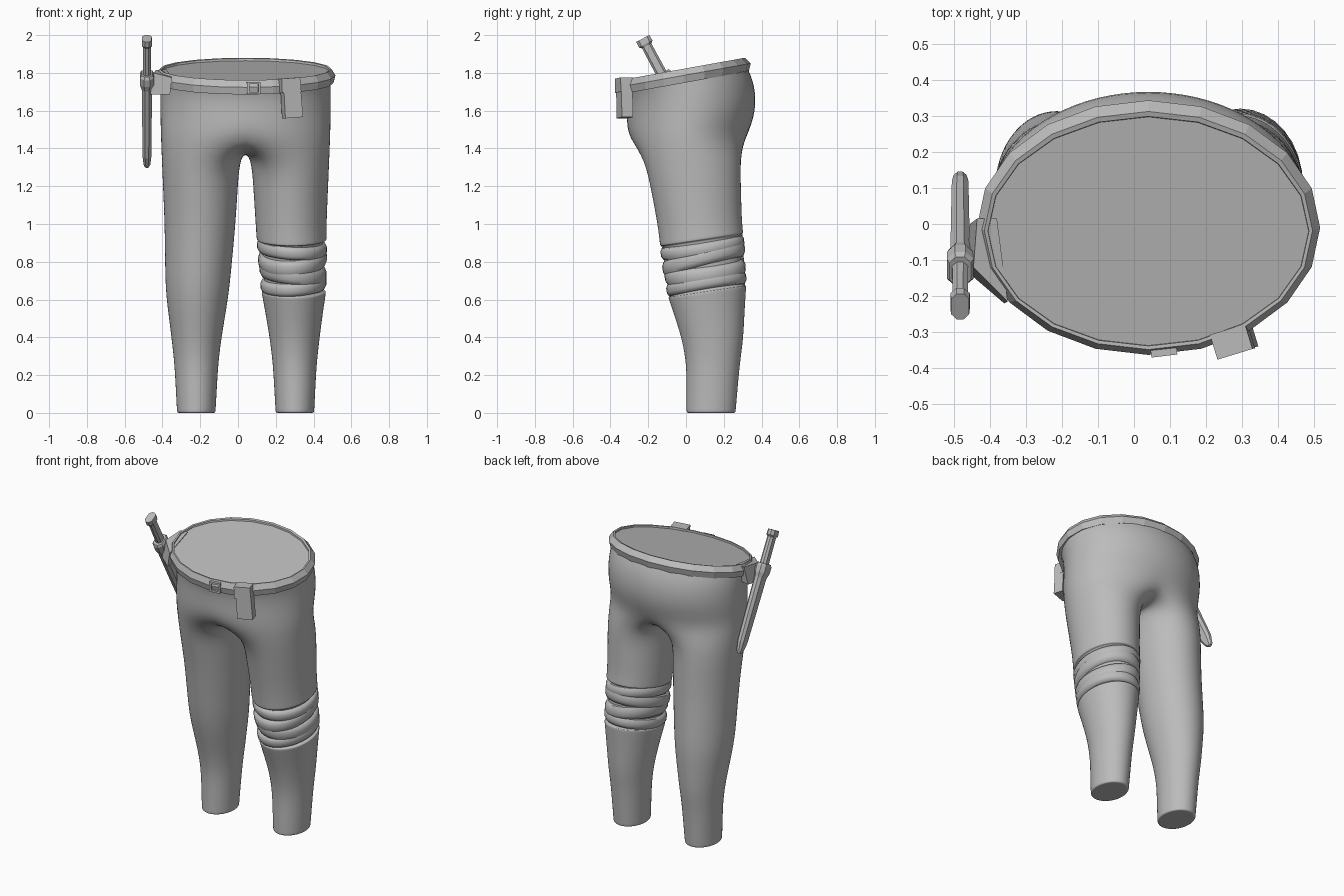
import bpy, bmesh, math
from mathutils import Vector, Matrix

cube = bpy.data.objects.get("Cube")
if cube:
    bpy.data.objects.remove(cube)

grey = bpy.data.materials.new("plain_grey")
grey.use_nodes = True
colour = (0.5, 0.5, 0.5, 1)
grey.diffuse_color = colour
grey.node_tree.nodes["Principled BSDF"].inputs["Base Color"].default_value = colour
MID = 0.04      # centre line between the legs


def finish(name, bm, angle=None, subdiv=0):
    bmesh.ops.recalc_face_normals(bm, faces=bm.faces)
    mesh = bpy.data.meshes.new(name)
    bm.to_mesh(mesh)
    bm.free()
    mesh.materials.append(grey)
    ob = bpy.data.objects.new(name, mesh)
    bpy.context.collection.objects.link(ob)
    if angle is not None:
        bpy.ops.object.select_all(action="DESELECT")
        ob.select_set(True)
        bpy.context.view_layer.objects.active = ob
        bpy.ops.object.shade_smooth_by_angle(angle=math.radians(angle))
    if subdiv:
        mod = ob.modifiers.new("smooth", "SUBSURF")
        mod.levels = mod.render_levels = subdiv
    return ob


def bridge(bm, a, b):
    n = len(a)
    for i in range(n):
        bm.faces.new((a[i], a[(i + 1) % n], b[(i + 1) % n], b[i]))


def loft(name, rings, caps=True, angle=None, closed=False):
    bm = bmesh.new()
    loops = [[bm.verts.new(p) for p in r] for r in rings]
    for a, b in zip(loops, loops[1:]):
        bridge(bm, a, b)
    if closed:
        bridge(bm, loops[-1], loops[0])
    elif caps:
        bm.faces.new(loops[0])
        bm.faces.new(loops[-1])
    return finish(name, bm, angle)


def box(name, centre, size, rot=(0, 0, 0), top=1.0):
    bm = bmesh.new()
    bmesh.ops.create_cube(bm, size=1)
    for v in bm.verts:
        if v.co.z > 0:
            v.co.x *= top
    bmesh.ops.scale(bm, vec=size, verts=bm.verts)
    for axis, a in zip("XYZ", rot):
        bmesh.ops.rotate(bm, matrix=Matrix.Rotation(math.radians(a), 3, axis), verts=bm.verts)
    bmesh.ops.translate(bm, vec=centre, verts=bm.verts)
    return finish(name, bm)


# Waist rings start at the front and run round through +x
def waist(z, slope, cy, hx, hy, n=20):
    out = []
    for i in range(n):
        a = 2 * math.pi * i / n
        y = cy - hy * math.cos(a)
        out.append(Vector((MID + hx * math.sin(a), y, z + slope * y)))
    return out


# Leg profile: height, inner and outer distance from the centre line, front, back
LEG = [(1.34, .030, .445, -.22, .29), (1.0, .052, .43, -.15, .298),
       (.65, .085, .425, -.095, .318), (.38, .13, .39, -.02, .303),
       (.26, .145, .376, .002, .285), (0, .16, .362, .003, .262)]


def leg_ring(side, z, inset=0.0, slope=0.0, roll=0.0, n=16):
    row = LEG[-1][1:]
    for a, b in zip(LEG, LEG[1:]):
        if b[0] <= z <= a[0]:
            f = (a[0] - z) / (a[0] - b[0])
            row = [p + (q - p) * f for p, q in zip(a[1:], b[1:])]
            break
    inner, outer, front, back = row
    cx, hx = (inner + outer) / 2, (outer - inner) / 2 - inset
    cy, hy = (front + back) / 2, (back - front) / 2 - inset
    out = []
    for k in range(n):
        a = 2 * math.pi * (k - 5) / n
        dx, dy = hx * math.cos(a), hy * math.sin(a)
        out.append(Vector((MID + side * (cx + dx), cy + dy, z + slope * dy + roll * dx)))
    return out


# Trousers: pelvis rings that split into two legs at the crotch
bm = bmesh.new()
pelvis = [waist(1.785, .18, -.01, .455, .332), waist(1.70, .12, .025, .458, .345),
          waist(1.58, .04, .03, .458, .348), waist(1.46, 0, .005, .455, .32)]
loops = [[bm.verts.new(p) for p in r] for r in pelvis]
for a, b in zip(loops, loops[1:]):
    bridge(bm, a, b)
hem = loops[-1]
crotch = [bm.verts.new((MID, y, z)) for y, z in
          ((.24, 1.40), (.13, 1.38), (.02, 1.375), (-.09, 1.38), (-.2, 1.395))]
CUFF, SHIN, T = .915, .645, .15
wrapped = [(1.34, 0, 0), (1.15, 0, 0), (1.0, 0, .08), (CUFF + .012, -.002, T), (CUFF, -.002, T),
           (CUFF, .018, T), (CUFF - .02, .018, T), (SHIN + .02, .018, T), (SHIN, .018, T),
           (SHIN, -.003, T), (SHIN - .012, -.003, T), (.5, 0, .06)]
plain = [(1.34, 0, 0), (1.15, 0, 0), (1.0, 0, 0), (.82, 0, 0), (.65, 0, 0), (.5, 0, 0)]
foot = [(.38, 0, 0), (.26, 0, 0), (.12, 0, 0), (.02, 0, 0), (.004, 0, 0), (0, .008, 0), (0, .02, 0)]
for side, rows in ((1, wrapped), (-1, plain)):
    half = [hem[side * k % 20] for k in range(11)]
    prev = half + crotch
    for z, inset, slope in rows + foot:
        ring = [bm.verts.new(p) for p in leg_ring(side, z, inset - .003, slope)]
        bridge(bm, prev, ring)
        prev = ring
    bm.faces.new(prev)
finish("trousers", bm, 180, 2)

# Knee wraps, each tilted a little differently
for i, (z, h, slope, roll) in enumerate(((.875, .034, .16, -.06), (.815, .04, .26, .05),
                                         (.745, .042, .13, -.10), (.682, .034, .17, .06))):
    prof = ((h, .02), (h * .9, .006), (h * .4, -.003), (-h * .4, -.003), (-h * .9, .006), (-h, .02))
    loft("knee_wrap_%d" % (i + 1),
         [leg_ring(1, z + dz, ins, slope, roll, 32) for dz, ins in prof], False, 50)

# Torn fabric flap above the knee
loft("torn_flap", [[(.28, y - .023, 1.04), (.337, y - .012, .985), (.337, y + .012, .875), (.318, y, .90)]
                   for y in (-.127, -.121)])

# Belt, tilted up toward the back, and the closing disc inside it
belt = [(-.075, -.01, .466, .343), (-.035, -.01, .476, .353), (0, -.018, .455, .33),
        (-.002, -.02, .445, .318), (-.06, -.02, .44, .312)]
loft("belt", [waist(1.824 + dz, .18, cy, hx, hy) for dz, cy, hx, hy in belt], closed=True)
bm = bmesh.new()
bm.faces.new([bm.verts.new(p) for p in waist(1.811, .18, -.02, .45, .323)])
finish("waist_cap", bm)

# Belt buckle: four bars round an opening
for name, dx, dz, sx, sz in (("top", 0, .027, .072, .012), ("bottom", 0, -.027, .072, .012),
                             ("left", .03, 0, .012, .066), ("right", -.03, 0, .012, .066)):
    box("buckle_" + name, (.083 + dx, -.355 + dx * .12, 1.72 + dz), (sx, .022, sz), (0, 0, 7))

# Belt pouch with flap
box("pouch_body", (.284, -.325, 1.635), (.098, .062, .145), (0, -4, 17), .96)
box("pouch_flap", (.272, -.326, 1.735), (.106, .072, .075), (0, -4, 17), .96)

# Hanger joining the belt to the sheath
loft("sheath_hanger", [[(-.36, -.22, 1.685), (-.465, -.13, 1.685), (-.455, 0, 1.70), (-.38, 0, 1.71)],
                       [(-.35, -.215, 1.775), (-.445, -.12, 1.80), (-.435, .015, 1.815), (-.38, .015, 1.82)]])

# Dagger and sheath: six-sided sections along a slanted axis
start = Vector((-.482, -.225, 1.975))
along = Vector((0, .47, -.883))
across = Vector((0, .883, .47))


def blade_part(name, sections):
    rings = []
    for t, w, th in sections:
        c = start + along * t
        rings.append([c + across * (w * u / 2) + Vector((th * v / 2, 0, 0)) for u, v in
                      ((-1, -.4), (-.6, -1), (.6, -1), (1, -.4), (1, .4), (.6, 1), (-.6, 1), (-1, .4))])
    loft(name, rings)


blade_part("pommel", [(-.008, .08, .05), (.025, .08, .054), (.035, .06, .044)])
blade_part("grip", [(.03, .056, .042), (.215, .058, .044)])
blade_part("guard", [(.2, .09, .06), (.215, .105, .074), (.255, .105, .074), (.285, .09, .056)])
blade_part("sheath", [(.27, .09, .054), (.5, .084, .05), (.69, .076, .046), (.74, .05, .036), (.762, .02, .02)])
